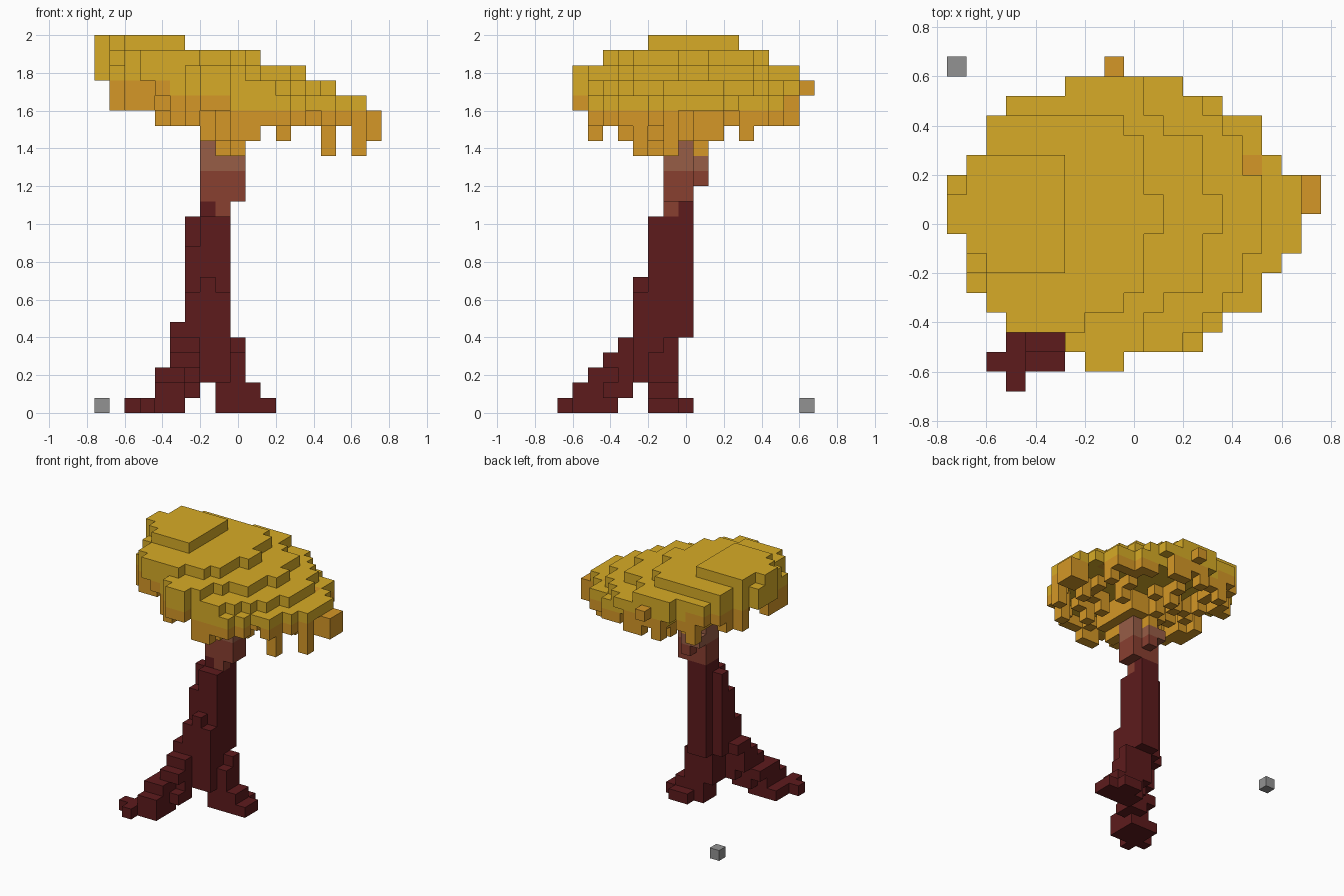
import bpy
import bmesh
import random
from mathutils import Vector

default = bpy.data.objects.get("Cube")
if default:
    bpy.data.objects.remove(default)

SIZE = 0.08
ORIGIN = Vector((-0.76, -0.68, 0))
random.seed(4)
cells = {}  # (i, j, k) -> part name


def fill(part, i0, i1, j0, j1, k0, k1):
    """Fill a block of cells, keeping cells that are already taken."""
    for i in range(i0, i1):
        for j in range(j0, j1):
            for k in range(k0, k1):
                cells.setdefault((i, j, k), part)


# Crown outline seen from above: x range and y range of each band
outline = set()
for i0, i1, j0, j1 in [
        (6, 12, 15, 16), (3, 14, 14, 15), (2, 16, 12, 14), (1, 17, 11, 12),
        (0, 18, 8, 11), (1, 18, 7, 8), (1, 17, 6, 7), (1, 16, 5, 6),
        (2, 16, 4, 5), (3, 14, 3, 4), (6, 13, 2, 3), (7, 9, 1, 2)]:
    outline |= {(i, j) for i in range(i0, i1) for j in range(j0, j1)}

# Crown terraces: level -> (where it starts in x, steps of x end and y range)
terraces = {
    24: (0, [(6, 7, 12), (6, 6, 7)]),
    23: (0, [(7, 3, 14), (9, 4, 14), (10, 5, 13), (11, 8, 10)]),
    22: (0, [(9, 1, 16), (10, 2, 16), (11, 4, 14), (13, 5, 13), (14, 8, 10)]),
    21: (5, [(9, 1, 16), (12, 2, 16), (13, 3, 15), (14, 4, 14), (15, 5, 13),
             (16, 7, 11)]),
    20: (7, [(18, 2, 15)]),
}
bottom = {}
for k, (start, steps) in terraces.items():
    for i, j in outline:
        if i >= start and any(i < end and a <= j < b for end, a, b in steps):
            cells[i, j, k] = "crown"
            bottom[i, j] = k

# Notches in the high end of the crown
for cell in [(0, 10, 24), (1, 6, 24), (1, 5, 23)]:
    cells.pop(cell, None)

# Hanging fringe: long drips on the rim, sparse short ones inside
for i, j in sorted(bottom):
    top = bottom[i, j]
    rim = any((i + a, j + b) not in outline
              for a, b in ((1, 0), (-1, 0), (0, 1), (0, -1)))
    if i < 3 or j == 1:
        floor = 20
    elif i < 7 or i in (13, 14, 16) or j in (3, 11, 13, 15):
        floor = 19
    else:
        floor = 18
    if i == 0 or floor >= top:
        continue
    if rim and random.random() < 0.85:
        low = floor if random.random() < 0.65 else top - 1
        fill("fringe", i, i + 1, j, j + 1, low, top)
    elif not rim and random.random() < 0.25:
        fill("fringe", i, i + 1, j, j + 1, max(floor, top - 2), top)
fill("fringe", 18, 19, 9, 11, 18, 20)
fill("fringe", 17, 18, 7, 8, 17, 20)
fill("fringe", 15, 16, 5, 6, 17, 20)
fill("fringe", 8, 9, 16, 17, 21, 22)
cells[15, 11, 20] = "fringe"

# Upper trunk in two lighter tones, with a collar of leaves around it
fill("upper_trunk", 7, 10, 7, 9, 16, 18)
fill("upper_trunk", 7, 9, 9, 10, 16, 17)
fill("upper_trunk", 7, 9, 7, 9, 18, 20)
fill("fringe", 7, 11, 6, 10, 18, 20)
fill("fringe", 9, 10, 5, 7, 17, 19)
fill("fringe", 8, 9, 6, 7, 17, 19)
fill("fringe", 8, 9, 9, 10, 17, 19)
fill("trunk_base", 7, 8, 7, 9, 13, 14)
fill("trunk_base", 8, 9, 8, 9, 13, 14)
fill("middle_trunk", 8, 9, 7, 8, 13, 14)
fill("middle_trunk", 7, 9, 7, 9, 14, 16)
fill("middle_trunk", 9, 10, 7, 9, 14, 16)
fill("middle_trunk", 8, 9, 9, 10, 15, 16)

# Lower trunk and its two spreading roots
for block in [
        (6, 9, 7, 8, 9, 13), (7, 9, 6, 7, 9, 13), (6, 7, 6, 7, 9, 11),
        (7, 9, 8, 9, 9, 13),
        (6, 9, 6, 8, 5, 9), (6, 9, 5, 6, 5, 8), (7, 8, 5, 6, 8, 9),
        (7, 9, 8, 9, 5, 9), (7, 9, 5, 8, 2, 5),
        # front root
        (3, 4, 0, 1, 0, 1), (2, 6, 1, 2, 0, 1), (3, 6, 2, 4, 0, 1),
        (4, 6, 1, 4, 1, 2), (5, 7, 3, 5, 1, 2), (4, 6, 2, 5, 2, 3),
        (6, 7, 4, 6, 2, 3), (5, 7, 3, 6, 3, 4), (5, 7, 4, 6, 4, 5),
        (5, 7, 5, 7, 5, 6),
        # side root
        (8, 12, 6, 8, 0, 1), (9, 11, 8, 9, 0, 1), (8, 11, 6, 8, 1, 2),
        (8, 10, 6, 8, 2, 4), (8, 10, 7, 8, 4, 5)]:
    fill("trunk_base", *block)

# Lone pebble
fill("pebble", 0, 1, 16, 17, 0, 1)


def build(part, material_name, color):
    """Turn the cells of one part into a mesh of exposed faces."""
    bm = bmesh.new()
    for cell, owner in cells.items():
        if owner != part:
            continue
        middle = Vector(cell) + Vector((0.5, 0.5, 0.5))
        for axis in range(3):
            for sign in (-1, 1):
                n = Vector((0, 0, 0))
                n[axis] = sign
                if tuple(int(c + d) for c, d in zip(cell, n)) in cells:
                    continue
                u = Vector((0, 0, 0))
                u[(axis + 1) % 3] = 0.5
                v = n.cross(u)
                corners = [middle + n / 2 + p
                           for p in (-u - v, u - v, u + v, v - u)]
                bm.faces.new([bm.verts.new(ORIGIN + c * SIZE)
                              for c in corners])
    bmesh.ops.remove_doubles(bm, verts=bm.verts, dist=0.001)
    bmesh.ops.dissolve_limit(bm, angle_limit=0.01, verts=bm.verts,
                             edges=bm.edges)
    mesh = bpy.data.meshes.new(part)
    bm.to_mesh(mesh)
    bm.free()
    mat = bpy.data.materials.new(material_name)
    mat.use_nodes = True
    mat.diffuse_color = (*color, 1)
    mat.node_tree.nodes["Principled BSDF"].inputs["Base Color"].default_value = (*color, 1)
    mesh.materials.append(mat)
    bpy.context.collection.objects.link(bpy.data.objects.new(part, mesh))


build("crown", "golden leaves", (0.68, 0.41, 0.02))
build("fringe", "orange leaves", (0.66, 0.31, 0.02))
build("upper_trunk", "pale bark", (0.31, 0.11, 0.062))
build("middle_trunk", "red bark", (0.25, 0.05, 0.03))
build("trunk_base", "dark bark", (0.11, 0.011, 0.012))
build("pebble", "grey stone", (0.29, 0.29, 0.29))
